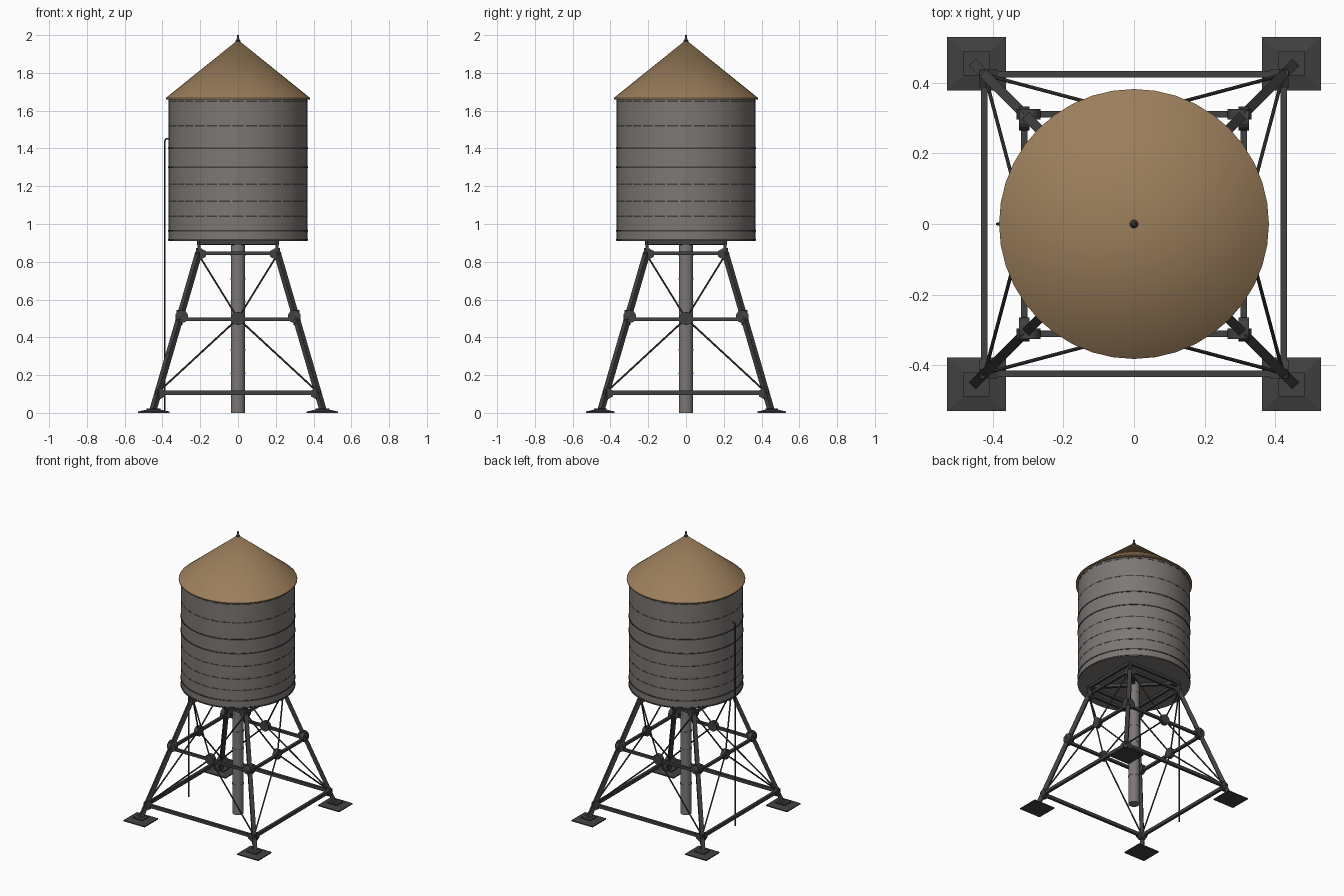
import bpy, bmesh, math
from mathutils import Vector, Matrix

if "Cube" in bpy.data.objects:
    bpy.data.objects.remove(bpy.data.objects["Cube"])


def material(name, rgb):
    m = bpy.data.materials.new(name)
    m.diffuse_color = (*rgb, 1)
    m.use_nodes = True
    m.node_tree.nodes["Principled BSDF"].inputs["Base Color"].default_value = m.diffuse_color
    return m


STEEL = material("dark steel", (0.052, 0.052, 0.052))
WOOD = material("weathered grey", (0.205, 0.186, 0.175))
ROOF = material("tan roof", (0.33, 0.21, 0.105))


def finish(name, bm, mat, smooth=False):
    bmesh.ops.recalc_face_normals(bm, faces=bm.faces)
    me = bpy.data.meshes.new(name)
    bm.to_mesh(me)
    bm.free()
    me.materials.append(mat)
    if smooth:
        for p in me.polygons:
            p.use_smooth = True
        me.set_sharp_from_angle(angle=math.radians(35))
    ob = bpy.data.objects.new(name, me)
    bpy.context.collection.objects.link(ob)
    return ob


def lathe(name, profile, segs, mat):
    """Spin (radius, z) points round the z axis; r = 0 ends close to a point."""
    bm = bmesh.new()
    vs = [bm.verts.new((r, 0, z)) for r, z in profile]
    es = [bm.edges.new(p) for p in zip(vs, vs[1:])]
    bmesh.ops.spin(bm, geom=vs + es, cent=(0, 0, 0), axis=(0, 0, 1),
                   angle=math.tau, steps=segs)
    bmesh.ops.remove_doubles(bm, verts=bm.verts, dist=1e-5)
    return finish(name, bm, mat, True)


def along(a, b):
    """Matrix placing a unit z-aligned part between points a and b."""
    a, b = Vector(a), Vector(b)
    return Matrix.Translation((a + b) / 2) @ (b - a).to_track_quat('Z', 'Y').to_matrix().to_4x4()


def beam(bm, a, b, w, d=None):
    L = (Vector(b) - Vector(a)).length
    bmesh.ops.create_cube(bm, size=1, matrix=along(a, b) @ Matrix.Diagonal((w, d or w, L, 1)))


def rod(bm, a, b, r, segs=8):
    L = (Vector(b) - Vector(a)).length
    bmesh.ops.create_cone(bm, cap_ends=True, segments=segs, radius1=r, radius2=r,
                          depth=L, matrix=along(a, b))


def four_sides(name, build, mat=STEEL):
    """Repeat a part built for the front (-y) side on all four sides."""
    bm = bmesh.new()
    for k in range(4):
        old = set(bm.verts)
        build(bm)
        bmesh.ops.rotate(bm, verts=[v for v in bm.verts if v not in old],
                         matrix=Matrix.Rotation(k * math.pi / 2, 3, 'Z'))
    return finish(name, bm, mat)


def half(z):
    """Half-width of the tower at height z."""
    return 0.45 - 0.243 * (z - 0.015) / 0.835


# Tank, roof and finial
lathe("tank", [(0, 0.91), (0.367, 0.91), (0.367, 1.664), (0, 1.664)], 64, WOOD)
lathe("roof", [(0, 1.66), (0.382, 1.66), (0.382, 1.667), (0, 1.975)], 40, ROOF)
lathe("finial", [(0, 1.955), (0.012, 1.955), (0.012, 1.972), (0.007, 1.978),
                 (0.005, 2.0), (0, 2.0)], 12, STEEL)

# Hoops, closer together towards the bottom; coarse ones dip into the wall
for i, (z, r, n) in enumerate([(1.65, .3685, 32), (1.52, .3685, 32), (1.40, .370, 64),
                               (1.30, .370, 64), (1.21, .3685, 32), (1.12, .3685, 32),
                               (1.04, .3685, 32), (0.965, .370, 64), (0.916, .370, 64)]):
    lathe(f"hoop_{i + 1}", [(0.36, z - .004), (r, z - .004), (r, z + .004),
                            (0.36, z + .004)], n, STEEL)

# Central riser pipe with joint rings
lathe("riser_pipe", [(0, 0), (0.037, 0), (0.037, 0.915), (0, 0.915)], 24, WOOD)
for i in range(6):
    z = 0.21 + 0.125 * i
    lathe(f"pipe_ring_{i + 1}", [(0.035, z - .004), (0.0385, z - .004),
                                 (0.0385, z + .004), (0.035, z + .004)], 24, WOOD)


# Legs with short posts on top
def leg(bm):
    a, t = half(0.01), half(0.85)
    beam(bm, (-a, -a, 0.01), (-t, -t, 0.85), 0.027)
    beam(bm, (-t, -t, 0.835), (-t, -t, 0.912), 0.017)


four_sides("legs", leg)


# Horizontal beams at three levels, and the frame under the tank
def girts(bm):
    for z, w in ((0.106, 0.023), (0.495, 0.018), (0.845, 0.018), (0.9, 0.018)):
        h = half(min(z, 0.85))
        beam(bm, (-h, -h, z), (h, -h, z), 0.018, w)


four_sides("horizontal_beams", girts)


def bearer(bm):
    beam(bm, (0, 0, 0.9), (-0.21, -0.21, 0.9), 0.02)


four_sides("tank_bearers", bearer)


# Diagonal tie rods meeting in a hub on each side
def ties(bm):
    hm, ht, hb = half(0.495), half(0.84), half(0.11)
    for s in (-1, 1):
        rod(bm, (0, -hm, 0.5), (s * ht, -ht, 0.84), 0.005)
        rod(bm, (0, -hm, 0.5), (s * hb, -hb, 0.11), 0.005)


four_sides("tie_rods", ties)


# Round gussets at the middle, plates at the top and bottom corners
def gussets(bm):
    hm = half(0.5)
    rod(bm, (0, -hm - .014, 0.5), (0, -hm + .014, 0.5), 0.035, 16)
    for s in (-1, 1):
        rod(bm, (s * .298, -hm - .017, 0.51), (s * .298, -hm + .013, 0.51), 0.034, 16)
        for z, r in ((0.845, 0.03), (0.106, 0.03)):
            h = half(z)
            x = s * (h - 0.012)
            rod(bm, (x, -h - .014, z - .003), (x, -h + .01, z - .003), r, 6)


four_sides("gussets", gussets)

# Tapered footing pads
bm = bmesh.new()
for sx in (-1, 1):
    for sy in (-1, 1):
        rings = []
        for hx, hy, z in ((.0835, .076, 0), (.0835, .076, .007), (.037, .034, .017), (.037, .034, .024)):
            rings.append([bm.verts.new((sx * .4465 + i * hx, sy * .454 + j * hy, z))
                          for i, j in ((-1, -1), (1, -1), (1, 1), (-1, 1))])
        for lo, hi in zip(rings, rings[1:]):
            for k in range(4):
                bm.faces.new((lo[k], lo[k - 3], hi[k - 3], hi[k]))
        bm.faces.new(rings[0])
        bm.faces.new(rings[-1])
finish("footing_pads", bm, STEEL)

# Thin overflow pipe on the left side, bent into the tank at the top
bm = bmesh.new()
path = [(-.387, 0, .01), (-.387, 0, 1.44), (-.383, 0, 1.45), (-.36, 0, 1.453)]
for a, b in zip(path, path[1:]):
    rod(bm, a, b, 0.004)
finish("overflow_pipe", bm, STEEL)
